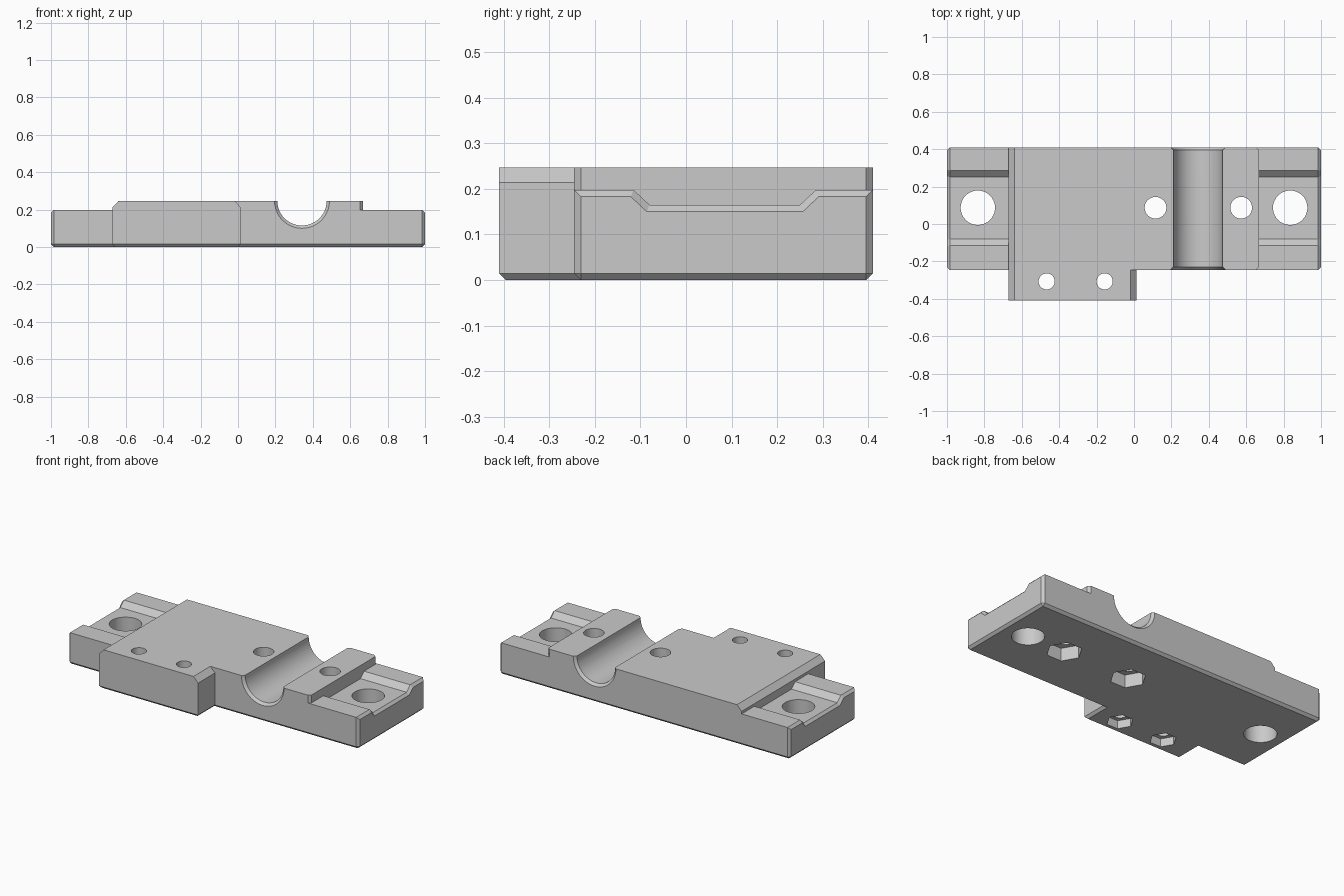
import bpy, bmesh, math
from mathutils import Matrix

if "Cube" in bpy.data.objects:
    bpy.data.objects.remove(bpy.data.objects["Cube"])

TOP, STEP, FRONT, BACK, C = 0.247, 0.198, -0.245, 0.41, 0.015

grey = bpy.data.materials.new("plain grey")
grey.use_nodes = True
colour = (0.59, 0.59, 0.59, 1)
grey.diffuse_color = colour
grey.node_tree.nodes["Principled BSDF"].inputs["Base Color"].default_value = colour


def make_object(name, bm):
    bmesh.ops.recalc_face_normals(bm, faces=bm.faces)
    mesh = bpy.data.meshes.new(name)
    bm.to_mesh(mesh)
    bm.free()
    obj = bpy.data.objects.new(name, mesh)
    bpy.context.collection.objects.link(obj)
    mesh.materials.append(grey)
    return obj


def prism(name, points, sweep, chamfered):
    """Sweep a flat profile and chamfer the edges picked by a rule."""
    bm = bmesh.new()
    face = bm.faces.new([bm.verts.new(p) for p in points])
    moved = bmesh.ops.extrude_face_region(bm, geom=[face], use_keep_orig=True)["geom"]
    bmesh.ops.translate(bm, vec=sweep, verts=[g for g in moved if isinstance(g, bmesh.types.BMVert)])
    bmesh.ops.recalc_face_normals(bm, faces=bm.faces)
    edges = [e for e in bm.edges if chamfered(*(v.co for v in e.verts))]
    bmesh.ops.bevel(bm, geom=edges, offset=C, segments=1, affect='EDGES')
    return make_object(name, bm)


def apply_boolean(target, tool, operation):
    mod = target.modifiers.new(tool.name, 'BOOLEAN')
    mod.operation, mod.solver, mod.object = operation, 'EXACT', tool
    bpy.context.view_layer.objects.active = target
    bpy.ops.object.modifier_apply(modifier=mod.name)
    bpy.data.objects.remove(tool)


def bore(target, name, centre, r1, r2, depth, sides, tilt=0):
    """Cut a cylinder, cone or hexagon, tilted about x, out of the target."""
    bm = bmesh.new()
    turn = Matrix.Rotation(tilt, 4, 'X') @ Matrix.Rotation(math.pi / 2, 4, 'Z')
    bmesh.ops.create_cone(bm, cap_ends=True, segments=sides, radius1=r1, radius2=r2,
                          depth=depth, matrix=Matrix.Translation(centre) @ turn)
    apply_boolean(target, make_object(name, bm), 'DIFFERENCE')


# Base plate with a shallow channel running to both ends
LOW = 0.165
channel = [(FRONT, 0), (BACK, 0), (BACK, STEP), (0.285, STEP), (0.25, LOW),
           (-0.08, LOW), (-0.115, STEP), (FRONT, STEP)]
body = prism("clamp_block", [(-1, y, z) for y, z in channel], (2, 0, 0),
             lambda a, b: (abs(a.x) > 0.99 and abs(a.x - b.x) < 1e-4) or max(a.z, b.z) < 1e-4)

# Raised middle with a sloped left shoulder
raised = [(-0.67, 0.1), (0.668, 0.1), (0.668, TOP), (-0.638, TOP), (-0.67, 0.214)]
middle = prism("raised_middle", [(x, FRONT, z) for x, z in raised], (0, BACK - FRONT, 0),
               lambda a, b: min(a.x, b.x) > 0.66 and abs(a.z - b.z) > 0.01)

# Front tab with sloped shoulders
tab_shape = [(-0.67, 0), (0.013, 0), (0.013, 0.214), (-0.019, TOP), (-0.638, TOP), (-0.67, 0.214)]
tab = prism("front_tab", [(x, -0.41, z) for x, z in tab_shape], (0, 0.21, 0),
            lambda a, b: max(a.z, b.z) < 1e-4 and min(a.y, b.y) < -0.4)

apply_boolean(body, middle, 'UNION')
apply_boolean(body, tab, 'UNION')

# Round cradle across the top, flared at both mouths
R, X = 0.132, 0.342
QUARTER = math.pi / 2
bore(body, "cradle_cutter", (X, 0, TOP), R, R, 2, 64, QUARTER)
for y, tilt in ((FRONT, QUARTER), (BACK, -QUARTER)):
    bore(body, "flare_cutter", (X, y, TOP), R, R + 2 * C, 2 * C, 64, tilt)

# Through holes: x, y, radius, nut pocket radius, pocket depth
holes = [(-0.835, 0.087, 0.092, 0, 0), (0.835, 0.087, 0.092, 0, 0),
         (0.115, 0.087, 0.058, 0.102, 0.08), (0.573, 0.087, 0.058, 0.102, 0.08),
         (-0.467, -0.307, 0.043, 0.076, 0.05), (-0.157, -0.307, 0.043, 0.076, 0.05)]
for x, y, r, nut, depth in holes:
    bore(body, "hole_cutter", (x, y, 0), r, r, 1, 40)
    if nut:
        bore(body, "nut_pocket_cutter", (x, y, 0), nut, nut, 2 * depth, 6)

# Smooth bores, crisp edges
bpy.ops.object.select_all(action='DESELECT')
body.select_set(True)
bpy.context.view_layer.objects.active = body
bpy.ops.object.shade_smooth_by_angle(angle=math.radians(25))
